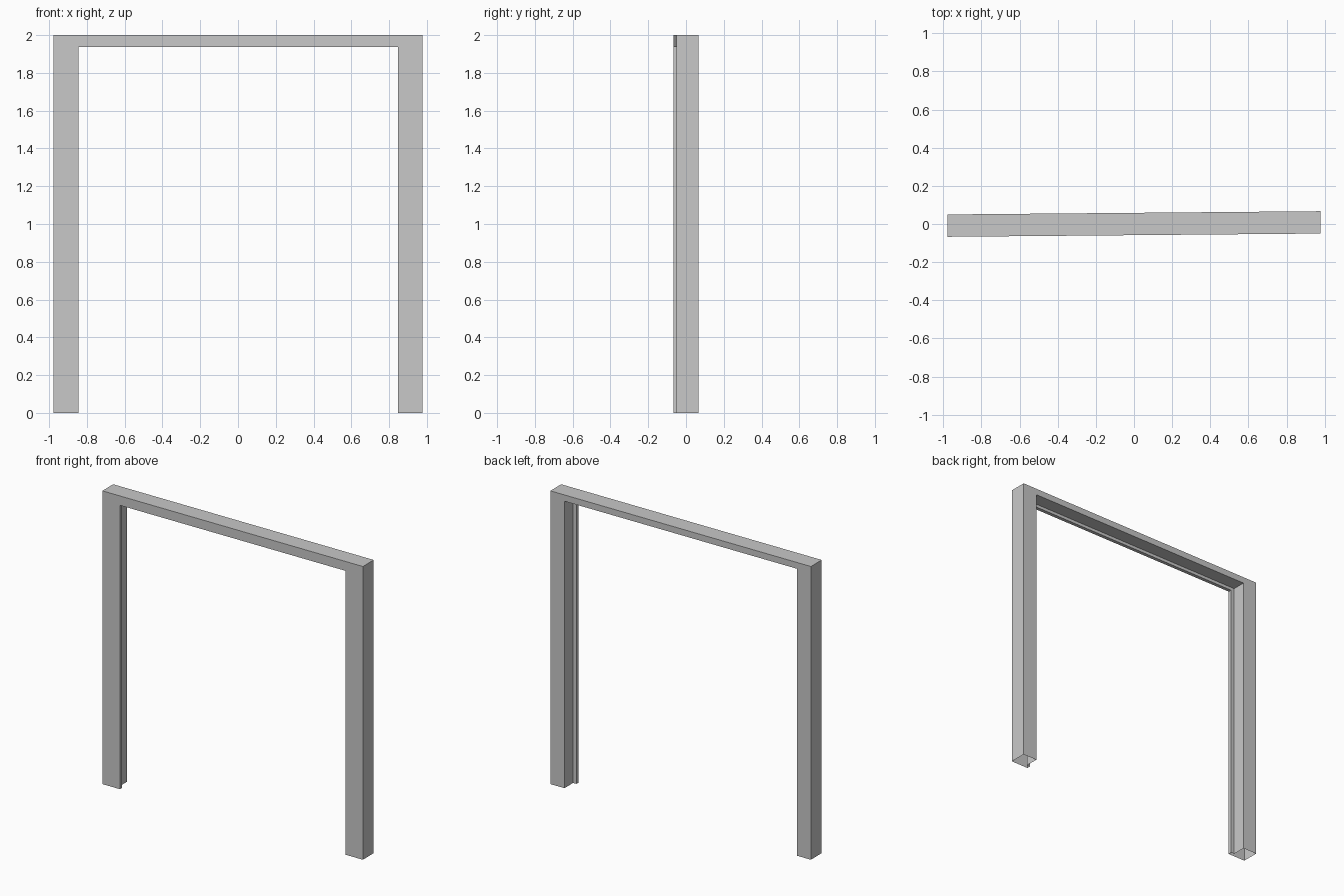
import bpy, bmesh, math
from mathutils import Matrix

if "Cube" in bpy.data.objects:
    bpy.data.objects.remove(bpy.data.objects["Cube"])

HALF_W, HEIGHT, HALF_D = 0.977, 2.0, 0.0585
STEP_Y = -HALF_D + 0.024          # back of the stop lip

# Frame section: (inset on the posts, inset on the lintel, y)
section = [
    (0, 0, -HALF_D),
    (0.131, 0.064, -HALF_D),
    (0.131, 0.064, STEP_Y),
    (0.106, 0.043, STEP_Y),
    (0.106, 0.043, HALF_D),
    (0, 0, HALF_D),
]

# Sweep the section up one post, across the lintel and down the other post
bm = bmesh.new()
rings = []
for side, top in ((-1, False), (-1, True), (1, True), (1, False)):
    rings.append([bm.verts.new((side * (HALF_W - post), y, HEIGHT - lintel if top else 0))
                  for post, lintel, y in section])
n = len(section)
for a, b in zip(rings, rings[1:]):
    for i in range(n):
        j = (i + 1) % n
        bm.faces.new((a[i], a[j], b[j], b[i]))   # post feet stay open

# The hollow frame stands slightly turned about the vertical axis
bmesh.ops.transform(bm, matrix=Matrix.Rotation(math.radians(0.5), 4, 'Z'), verts=bm.verts)
bmesh.ops.recalc_face_normals(bm, faces=bm.faces)
# Make sure the outer top face points up
top_face = max(bm.faces, key=lambda f: f.calc_center_median().z)
if top_face.normal.z < 0:
    bmesh.ops.reverse_faces(bm, faces=bm.faces)

mesh = bpy.data.meshes.new("door_frame")
bm.to_mesh(mesh)
bm.free()
frame = bpy.data.objects.new("door_frame", mesh)
bpy.context.collection.objects.link(frame)

grey = bpy.data.materials.new("light grey")
grey.diffuse_color = (0.58, 0.58, 0.58, 1)
grey.use_nodes = True
grey.node_tree.nodes["Principled BSDF"].inputs["Base Color"].default_value = grey.diffuse_color
mesh.materials.append(grey)
